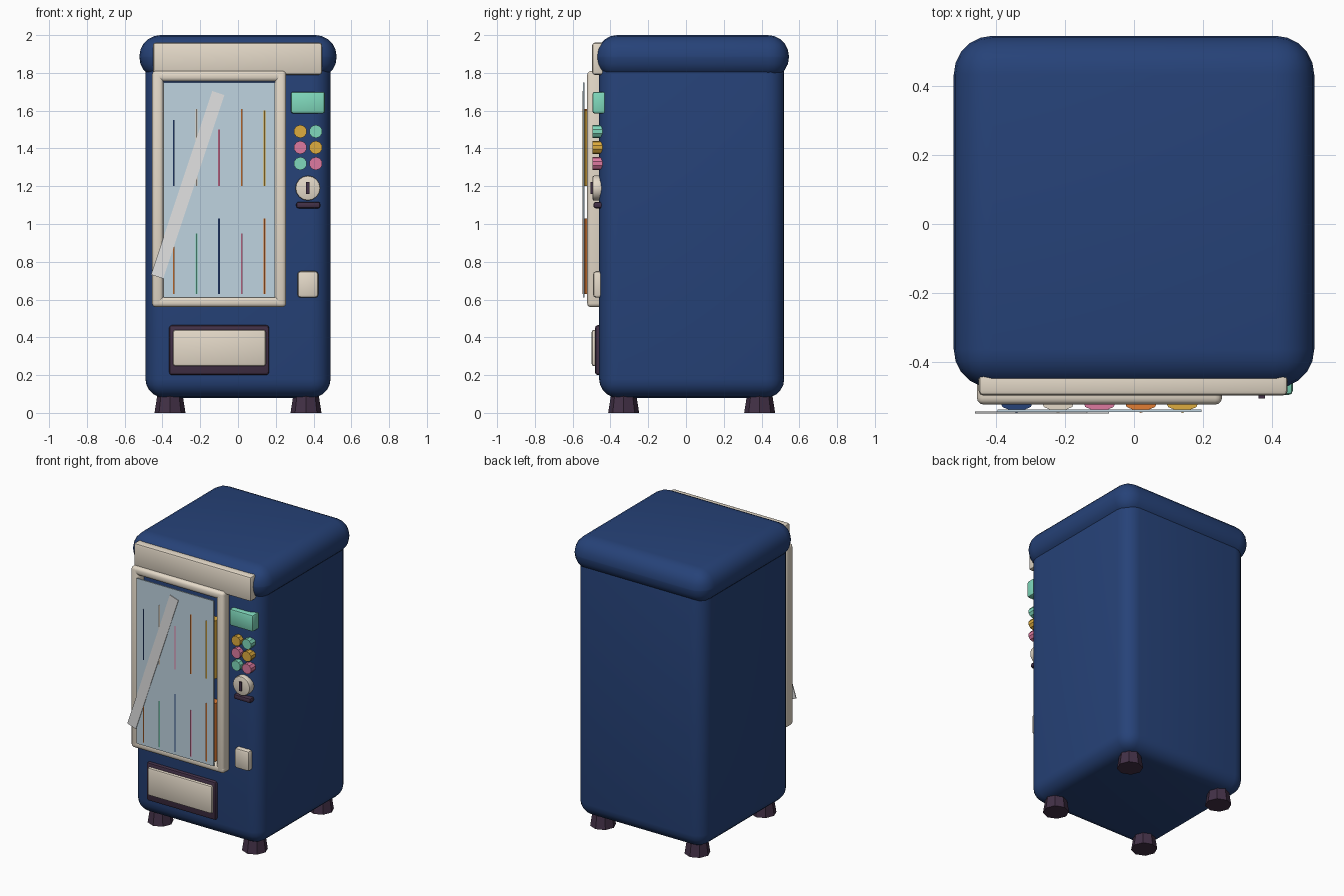
import bpy, math

if "Cube" in bpy.data.objects:
    bpy.data.objects.remove(bpy.data.objects["Cube"])

def material(name, rgb):
    m = bpy.data.materials.new(name)
    lin = [((c / 255 + 0.055) / 1.055) ** 2.4 for c in rgb]
    m.diffuse_color = (*lin, 1)
    m.use_nodes = True
    m.node_tree.nodes["Principled BSDF"].inputs["Base Color"].default_value = m.diffuse_color
    return m

NAVY = material("navy", (38, 66, 120))
CREAM = material("cream", (229, 218, 201))
PLUM = material("dark plum", (66, 48, 70))
GLASS = material("pale blue glass", (191, 212, 224))
GLEAM = material("light grey gleam", (226, 226, 226))
MINT = material("mint", (128, 217, 188))
MUSTARD = material("mustard", (222, 172, 62))
PINK = material("pink", (221, 122, 160))
ORANGE = material("orange", (226, 125, 52))

def finish(obj, name, mat, bevel=0, segments=3):
    obj.name = name
    obj.data.materials.append(mat)
    bpy.ops.object.transform_apply(location=False, rotation=True, scale=True)
    if bevel:
        mod = obj.modifiers.new("rounding", "BEVEL")
        mod.width, mod.segments = bevel, segments
        mod.limit_method = "ANGLE"
        mod.angle_limit = math.radians(50)
        bpy.ops.object.modifier_apply(modifier=mod.name)
        bpy.ops.object.shade_smooth_by_angle(angle=math.radians(40))
    return obj

def box(name, mat, x, y, z, bevel=0, segments=3, tilt=0):
    """Box from (min, max) ranges, optionally tilted in the front plane."""
    bpy.ops.mesh.primitive_cube_add(
        size=1, location=[(a + b) / 2 for a, b in (x, y, z)], rotation=(0, tilt, 0))
    obj = bpy.context.object
    obj.scale = [b - a for a, b in (x, y, z)]
    return finish(obj, name, mat, bevel, segments)

def disc(name, mat, x, z, r, y, sides, bevel=0):
    """Cylinder whose axis points to the front."""
    bpy.ops.mesh.primitive_cylinder_add(
        vertices=sides, radius=r, depth=y[1] - y[0],
        location=(x, sum(y) / 2, z), rotation=(math.pi / 2, 0, 0))
    return finish(bpy.context.object, name, mat, bevel, 2)

# Cabinet, lid and feet
box("cabinet", NAVY, (-0.49, 0.49), (-0.46, 0.52), (0.08, 1.9), 0.1, 5)
box("lid", NAVY, (-0.522, 0.522), (-0.475, 0.545), (1.77, 2.0), 0.112, 5)
for x in (-0.36, 0.36):
    for y in (-0.33, 0.39):
        bpy.ops.mesh.primitive_cone_add(vertices=8, radius1=0.082, radius2=0.06,
                                        depth=0.14, location=(x, y, 0.07))
        finish(bpy.context.object, "foot", PLUM)

# Header sign
box("header_sign", CREAM, (-0.45, 0.445), (-0.497, -0.42), (1.79, 1.96), 0.014, 2)

# Window frame: four rounded bars
FY = (-0.523, -0.44)
for x in ((-0.455, -0.395), (0.195, 0.255)):
    box("frame_side", CREAM, x, FY, (0.56, 1.81), 0.02)
for z in ((0.56, 0.615), (1.755, 1.81)):
    box("frame_rail", CREAM, (-0.455, 0.255), FY, z, 0.02)

# Products behind the glass, one front edge just touching the pane
def product(x, z0, z1, mat):
    bpy.ops.mesh.primitive_cylinder_add(vertices=8, radius=0.058, depth=z1 - z0,
                                        location=(x, -0.489, (z0 + z1) / 2))
    finish(bpy.context.object, "product", mat)

columns = (-0.34, -0.22, -0.10, 0.02, 0.14)
for x, top, mat in zip(columns, (1.55, 1.61, 1.5, 1.61, 1.6),
                       (NAVY, CREAM, PINK, ORANGE, MUSTARD)):
    product(x, 1.2, top, mat)
for x, top, mat in zip(columns, (0.88, 0.95, 1.03, 0.95, 1.03),
                       (ORANGE, MINT, NAVY, PINK, ORANGE)):
    product(x, 0.63, top, mat)

# Glass pane with a slanted gleam
box("glass", GLASS, (-0.395, 0.195), (-0.545, -0.537), (0.61, 1.75))
box("gleam", GLEAM, (-0.3, -0.232), (-0.549, -0.543), (0.695, 1.72),
    tilt=math.atan2(0.325, 0.975))

# Delivery hatch
box("hatch_surround", PLUM, (-0.365, 0.165), (-0.482, -0.42), (0.2, 0.465), 0.016, 2)
box("hatch_door", CREAM, (-0.345, 0.148), (-0.5, -0.45), (0.247, 0.44), 0.014, 2)

# Control column
box("display", MINT, (0.28, 0.46), (-0.495, -0.42), (1.585, 1.7), 0.012, 2)
button_rows = ((MUSTARD, MINT), (PINK, MUSTARD), (MINT, PINK))
for row, mats in enumerate(button_rows):
    for x, mat in zip((0.33, 0.412), mats):
        disc("button", mat, x, 1.49 - 0.085 * row, 0.035, (-0.495, -0.44), 10)
disc("coin_plate", CREAM, 0.37, 1.19, 0.066, (-0.495, -0.44), 16, 0.008)
box("coin_slot", PLUM, (0.361, 0.379), (-0.505, -0.48), (1.16, 1.222))
box("coin_ledge", PLUM, (0.308, 0.436), (-0.49, -0.44), (1.083, 1.117), 0.012, 2)
box("coin_return", CREAM, (0.315, 0.425), (-0.492, -0.42), (0.61, 0.75), 0.016, 2)
